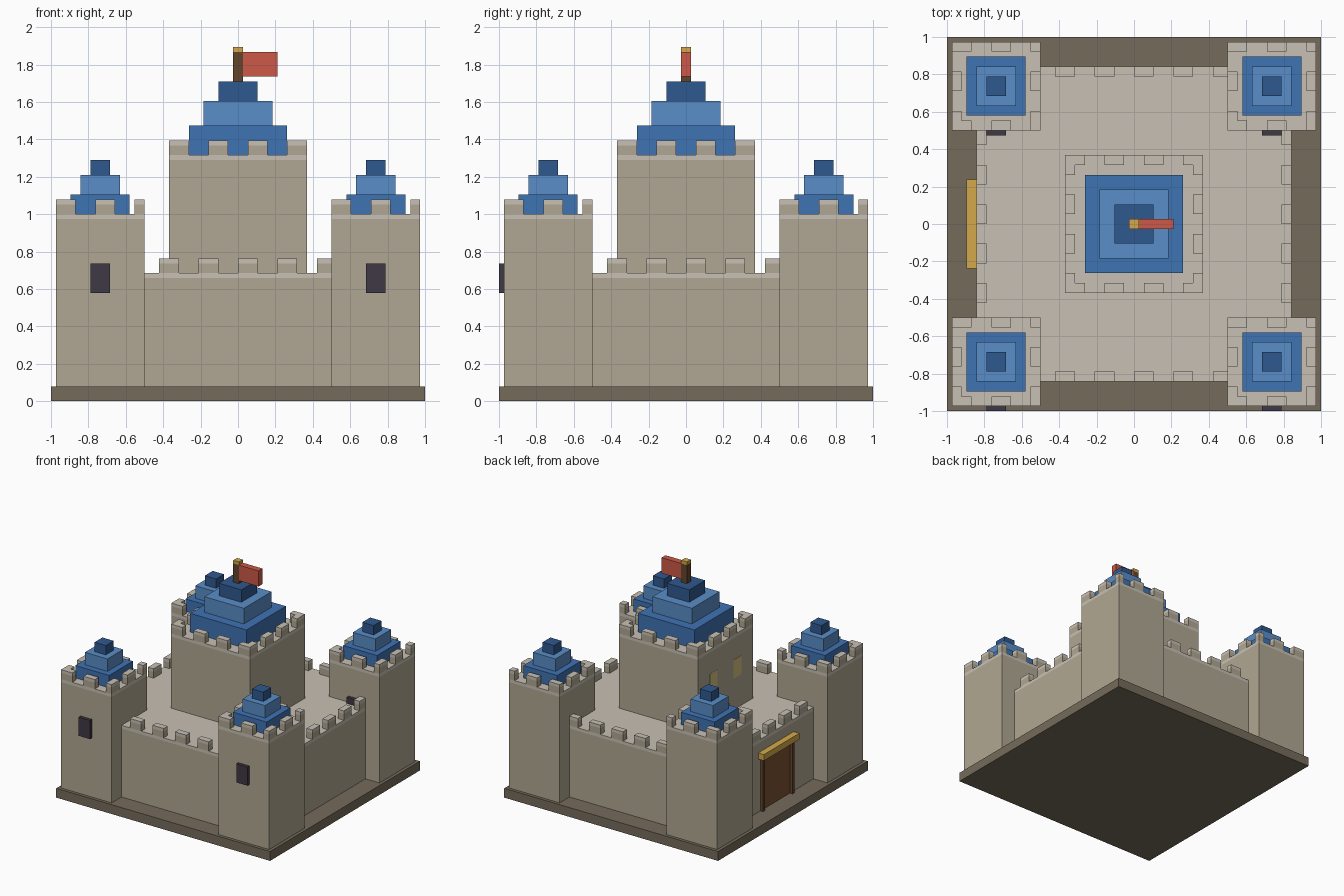
import bpy, bmesh
from mathutils import Matrix, Vector

if "Cube" in bpy.data.objects:
    bpy.data.objects.remove(bpy.data.objects["Cube"])

U = 1 / 38  # one block unit; the base is 76 units wide


def material(name, hexcol):
    rgb = [int(hexcol[i:i + 2], 16) / 255 for i in (0, 2, 4)]
    lin = [c / 12.92 if c < 0.04 else ((c + 0.055) / 1.055) ** 2.4 for c in rgb]
    m = bpy.data.materials.new(name)
    m.diffuse_color = (*lin, 1)
    m.use_nodes = True
    m.node_tree.nodes["Principled BSDF"].inputs["Base Color"].default_value = m.diffuse_color
    return m


stone = material("stone", "b0a793")
pale = material("pale_stone", "c8c0b4")
earth = material("earth", "756b5b")
blue = material("roof_blue", "3f73b3")
light_blue = material("roof_light_blue", "5a8dc8")
dark_blue = material("roof_dark_blue", "2f598f")
dark = material("dark_window", "403845")
wood = material("wood", "63452b")
door_wood = material("door_wood", "7d5133")
gold = material("gold", "d4a94a")
red = material("flag_red", "cc5a48")
glow = material("lit_window", "d4c080")


def blocks(name, boxes):
    """One object from boxes given as (x0, x1, y0, y1, z0, z1, material)."""
    bm = bmesh.new()
    me = bpy.data.meshes.new(name)
    mats = []
    for x0, x1, y0, y1, z0, z1, mat in boxes:
        if mat not in mats:
            mats.append(mat)
            me.materials.append(mat)
        size = Vector((x1 - x0, y1 - y0, z1 - z0)) * U
        mid = Vector((x0 + x1, y0 + y1, z0 + z1)) * (U / 2)
        before = set(bm.faces)
        bmesh.ops.create_cube(bm, size=1, matrix=Matrix.Translation(mid) @ Matrix.Diagonal((*size, 1)))
        for f in set(bm.faces) - before:
            f.material_index = mats.index(mat)
    bm.to_mesh(me)
    bm.free()
    ob = bpy.data.objects.new(name, me)
    bpy.context.collection.objects.link(ob)
    return ob


def capped(x0, x1, y0, y1, z0, z1):
    """Stone block with a pale top layer."""
    return [(x0, x1, y0, y1, z0, z1 - 1, stone), (x0, x1, y0, y1, z1 - 1, z1, pale)]


def keep_block(cx, cy, h, z0, z1):
    """Square block of half width h with battlements around the top."""
    out = capped(cx - h, cx + h, cy - h, cy + h, z0, z1)
    for s in range(-h, h, 8):
        e = min(s + 4, h)
        for a, b in ((-h, 2 - h), (h - 2, h)):
            out += capped(cx + s, cx + e, cy + a, cy + b, z1, z1 + 3)
            s2, e2 = max(s, 2 - h), min(e, h - 2)
            if e2 > s2:
                out += capped(cx + a, cx + b, cy + s2, cy + e2, z1, z1 + 3)
    return out


def roof(cx, cy, tiers):
    """Stepped roof: (half width, bottom, top) for each tier."""
    return [(cx - h, cx + h, cy - h, cy + h, a, b, m)
            for (h, a, b), m in zip(tiers, (blue, light_blue, dark_blue))]


# Base, walled court and central keep
blocks("base", [(-38, 38, -38, 38, 0, 3, earth)])
blocks("walls", keep_block(0, 0, 32, 3, 26))
blocks("keep", keep_block(0, 0, 14, 26, 50))
blocks("keep_roof", roof(0, 0, [(10, 50, 56), (7, 56, 61), (4, 61, 65)]))

# Four corner towers, each with a window on its front face
for sx, xn in ((-1, "left"), (1, "right")):
    for sy, yn in ((-1, "front"), (1, "back")):
        cx, cy, tag = 28 * sx, 28 * sy, f"{yn}_{xn}"
        blocks("tower_" + tag, keep_block(cx, cy, 9, 3, 38))
        blocks("tower_roof_" + tag, roof(cx, cy, [(6, 38, 42), (4, 42, 46), (2, 46, 49)]))
        blocks("tower_window_" + tag, [(cx - 2, cx + 2, cy - 10, cy - 9, 22, 28, dark)])

# Gate on the left wall: flush door, jambs and gold lintel
blocks("door", [(-32.05, -31.5, -7, 7, 3, 20, door_wood)])
blocks("door_jambs", [(-33, -32, a, a + 1, 3, 20, wood) for a in (-8, 7)])
blocks("lintel", [(-34, -32, -9, 9, 20, 22, gold)])

# Lit windows on the left face of the keep
blocks("keep_windows", [(-14.05, -13.5, a, a + 4, 36, 42, glow) for a in (-8, 4)])

# Flag
blocks("flagpole", [(-1, 1, -1, 1, 65, 71, wood), (-1, 1, -1, 1, 71, 72, gold)])
blocks("flag", [(1, 8, -1, 1, 66, 71, red)])
